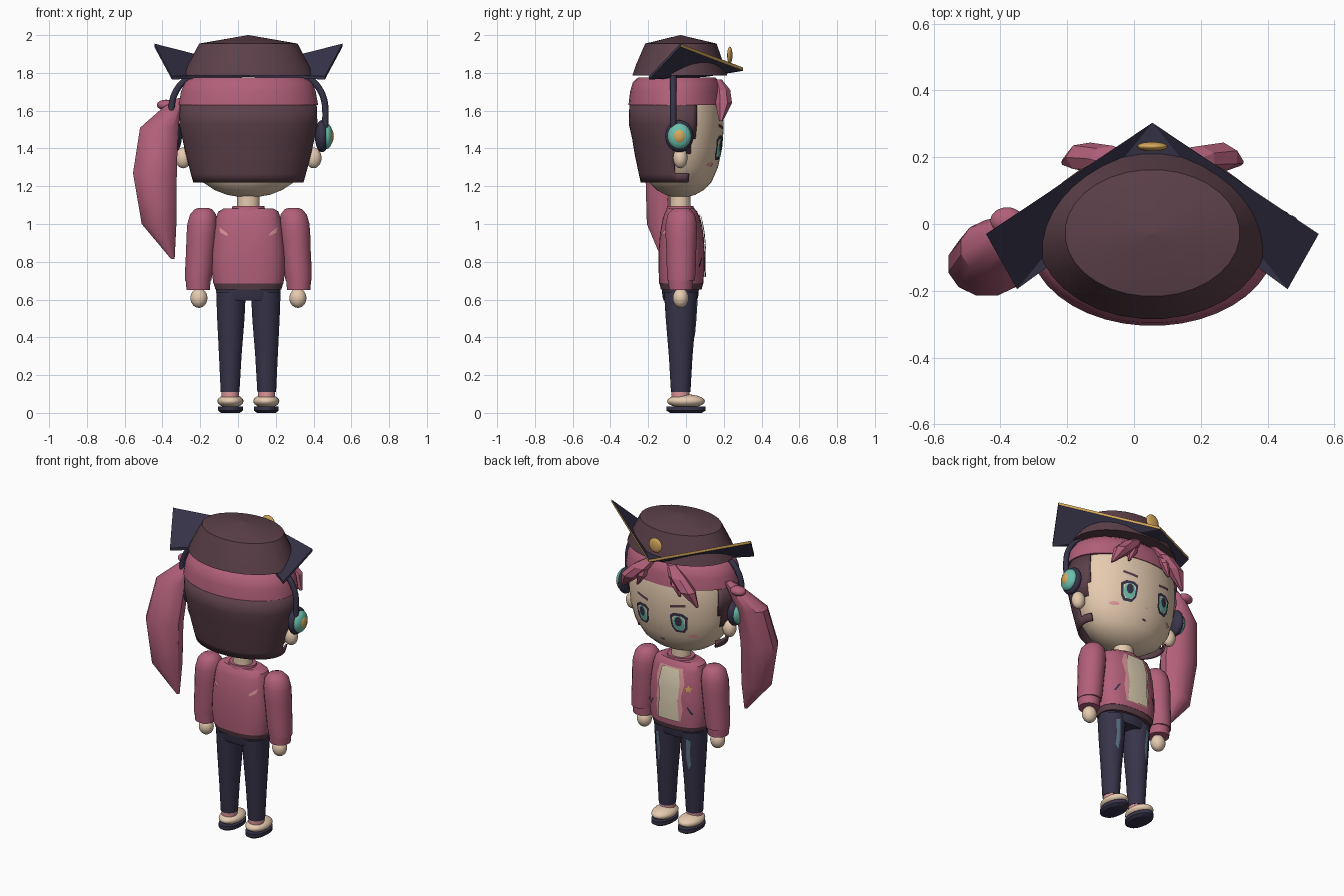
import bpy, bmesh, math
from mathutils import Vector
from mathutils.bvhtree import BVHTree

if "Cube" in bpy.data.objects:
    bpy.data.objects.remove(bpy.data.objects["Cube"])

CX, CY = 0.055, -0.03          # body axis


def material(name, hexcode):
    rgb = [int(hexcode[i:i + 2], 16) / 255 for i in (0, 2, 4)]
    lin = [c / 12.92 if c < 0.04 else ((c + 0.055) / 1.055) ** 2.4 for c in rgb]
    m = bpy.data.materials.new(name)
    m.use_nodes = True
    m.diffuse_color = (*lin, 1)
    m.node_tree.nodes["Principled BSDF"].inputs["Base Color"].default_value = (*lin, 1)
    return m


PINK = material("rose pink", "B2607A")
LIGHT = material("light pink", "DB9498")
MAROON = material("dark maroon", "5C404A")
NAVY = material("dark navy", "38344A")
SKIN = material("skin", "E6CBB0")
CREAM = material("cream", "DCCFB2")
GOLD = material("gold", "D6A95C")
TEAL = material("teal", "6CBFAC")
STEEL = material("steel blue", "5C7488")


def finish(name, bm, *mats, angle=35, normals=True):
    if normals:
        bmesh.ops.recalc_face_normals(bm, faces=bm.faces[:])
    me = bpy.data.meshes.new(name)
    bm.to_mesh(me)
    bm.free()
    for m in mats:
        me.materials.append(m)
    ob = bpy.data.objects.new(name, me)
    bpy.context.collection.objects.link(ob)
    bpy.ops.object.select_all(action="DESELECT")
    ob.select_set(True)
    bpy.context.view_layer.objects.active = ob
    if angle:
        bpy.ops.object.shade_smooth_by_angle(angle=math.radians(angle))
    return ob


def loft_mesh(rings, seg=32, power=2.0):
    """Stack of horizontal superellipse rings (x, y, z, rx, ry), capped."""
    bm = bmesh.new()
    loops = []
    for x, y, z, rx, ry in rings:
        loop = []
        for i in range(seg):
            a = 2 * math.pi * (i + 0.5) / seg
            c, s = math.cos(a), math.sin(a)
            loop.append(bm.verts.new((x + rx * math.copysign(abs(c) ** (2 / power), c),
                                      y + ry * math.copysign(abs(s) ** (2 / power), s), z)))
        loops.append(loop)
    for a, b in zip(loops, loops[1:]):
        for i in range(seg):
            j = (i + 1) % seg
            bm.faces.new((a[i], a[j], b[j], b[i]))
    bm.faces.new(loops[0])
    bm.faces.new(loops[-1])
    return bm


def loft(name, rings, mat, seg=32, power=2.0, angle=35):
    return finish(name, loft_mesh(rings, seg, power), mat, angle=angle)


def ball(name, loc, size, mat):
    bm = bmesh.new()
    bmesh.ops.create_uvsphere(bm, u_segments=24, v_segments=14, radius=1)
    for v in bm.verts:
        v.co = Vector(loc) + Vector(v.co[i] * size[i] for i in range(3))
    return finish(name, bm, mat)


def decal(name, target, pts, mat, offset=0.004, side=1):
    """Thin patch: an x-z outline laid onto the front (+y) or back of a part."""
    tree = BVHTree.FromObject(target, bpy.context.evaluated_depsgraph_get())
    bm = bmesh.new()
    ring = [bm.verts.new((x, 0, z)) for x, z in pts]
    n = len(ring)
    mid = bm.verts.new(sum((v.co for v in ring), Vector()) / n)
    for i in range(n):
        bm.faces.new((mid, ring[i], ring[(i + 1) % n]))
    bmesh.ops.subdivide_edges(bm, edges=bm.edges[:], cuts=3, use_grid_fill=True)
    for v in bm.verts:
        hit = tree.ray_cast(Vector((v.co.x, side, v.co.z)), Vector((0, -side, 0)))[0]
        v.co.y = (hit.y if hit else 0) + side * offset
    bmesh.ops.recalc_face_normals(bm, faces=bm.faces[:])
    if sum(f.normal.y for f in bm.faces) * side < 0:
        bmesh.ops.reverse_faces(bm, faces=bm.faces[:])
    return finish(name, bm, mat, angle=40, normals=False)


def oval(x, z, rx, rz, n=10):
    return [(x + rx * math.cos(2 * math.pi * i / n), z + rz * math.sin(2 * math.pi * i / n)) for i in range(n)]


def rows(spec, y=CY):
    return [(CX, y, z, rx, ry) for z, rx, ry in spec]


# Head, neck
head = loft("head", rows([(1.14, .03, .03), (1.155, .115, .08), (1.18, .18, .125), (1.22, .24, .165),
                          (1.3, .3, .2), (1.4, .328, .222), (1.5, .338, .23), (1.63, .338, .23), (1.74, .3, .2)]), SKIN, 40)
loft("neck", rows([(1.04, .06, .055), (1.17, .06, .055)]), SKIN)

# Hair: rose cap band and dark back shell with openings for face and ears
loft("hair_band", rows([(1.63, .37, .255), (1.7, .358, .247), (1.75, .338, .232), (1.775, .305, .205)], -.05), PINK, 40)
bm = loft_mesh(rows([(1.22, .292, .19), (1.265, .305, .2), (1.37, .332, .222), (1.45, .35, .235),
                     (1.53, .366, .253), (1.632, .362, .25)], -.05), 64)


def hair_limit(z):
    return .02 if z < 1.265 else -.06 if z < 1.37 else .03 if z < 1.45 else .055


bmesh.ops.delete(bm, geom=[f for f in bm.faces if len(f.verts) > 4
                 or f.calc_center_median().y > hair_limit(f.calc_center_median().z)], context="FACES")
back_hair = finish("back_hair", bm, MAROON)
thick = back_hair.modifiers.new("thickness", "SOLIDIFY")
thick.thickness, thick.offset = 0.012, -1

# Fringe locks, each with a light streak
for s, side in ((1, "left"), (-1, "right")):
    for part, path in (("fringe", [(.07, .17, 1.765, .03, .02), (.13, .195, 1.71, .06, .04),
                                   (.2, .2, 1.64, .06, .045), (.265, .185, 1.545, .008, .01)]),
                       ("small_fringe", [(.1, .17, 1.74, .03, .03), (.12, .195, 1.66, .03, .035), (.15, .2, 1.59, .006, .008)])):
        bm = loft_mesh([(CX + s * x, y, z, rx, ry) for x, y, z, rx, ry in path], 7)
        bm.faces.ensure_lookup_table()
        for f in bm.faces:
            c = f.calc_center_median()
            f.material_index = int(len(f.verts) == 4 and f.index % 7 == 1)
        finish(f"{side}_{part}", bm, PINK, LIGHT, angle=0)

# Side ponytail with streak and tie
bm = loft_mesh([(-.295, 0, 1.668, .02, .02), (-.345, -.02, 1.62, .05, .05), (-.418, -.07, 1.51, .104, .085),
                (-.44, -.12, 1.27, .12, .098), (-.418, -.125, 1.0, .095, .085), (-.345, -.12, .815, .01, .01)], 12)
bm.faces.ensure_lookup_table()
for f in bm.faces:
    f.material_index = int(len(f.verts) == 4 and f.index % 12 == 1)
finish("ponytail", bm, PINK, LIGHT, angle=32)
ball("ponytail_tie", (-.38, .01, 1.63), (.05, .04, .028), PINK)

# Cap: crown, folded brim with gold front edge, round badge
loft("cap_crown", [(CX, -.033, 1.787, .345, .252), (CX, -.032, 1.84, .322, .235), (CX, -.027, 1.955, .262, .19),
                   (CX, -.03, 2.0, .002, .002)], MAROON, 32, angle=20)
for s, side in ((1, "left"), (-1, "right")):
    bm = bmesh.new()
    corners = [(.498, -.03, 1.955), (.405, -.195, 1.782), (0, .1, 1.795), (0, .303, 1.828)]
    top = [bm.verts.new((CX + s * x, y, z)) for x, y, z in corners]
    low = [bm.verts.new((CX + s * x, y, z - .017)) for x, y, z in corners]
    for q in (top, low):
        bm.faces.new((q[0], q[1], q[3]))
        bm.faces.new((q[1], q[2], q[3]))
    for i in range(4):
        j = (i + 1) % 4
        bm.faces.new((top[i], top[j], low[j], low[i])).material_index = int(i == 3)
    finish(f"{side}_brim", bm, NAVY, GOLD, angle=0)
ball("cap_badge", (CX, .232, 1.893), (.046, .014, .046), GOLD)

# Torso: hips, waistband, jacket, collar
loft("hips", rows([(.595, .16, .088), (.615, .17, .095), (.67, .172, .1)]), NAVY)
loft("waistband", rows([(.652, .175, .108), (.69, .186, .117)], -.025), MAROON, power=2.4)
jacket = loft("jacket", rows([(.685, .186, .117), (.75, .195, .12), (.85, .194, .12), (.95, .184, .113),
                              (1.03, .172, .098), (1.065, .16, .085), (1.083, .13, .07)], -.025), PINK, 40, 2.5)
loft("collar", rows([(1.07, .09, .075), (1.095, .085, .07)]), PINK)
decal("lapels", jacket, [(CX + x, z) for x, z in ((-.08, 1.05), (.08, 1.05), (.1, .98), (.085, .9), (.095, .82),
      (.08, .72), (-.08, .72), (-.095, .8), (-.082, .88), (-.1, .96))], LIGHT, .005)
decal("shirt", jacket, [(CX + x, z) for x, z in ((-.06, 1.045), (.06, 1.045), (.075, .95), (.065, .85), (.075, .72),
      (-.075, .72), (-.065, .85), (-.075, .95))], CREAM, .012)
star = [(CX - .125 + r * math.sin(i * math.pi / 5), .935 + r * math.cos(i * math.pi / 5))
        for i in range(10) for r in ((.026, .011)[i % 2],)]
decal("star_pin", jacket, star, GOLD, .008)

for s, side in ((1, "left"), (-1, "right")):
    def at(pts):
        return [(CX + s * x, z) for x, z in pts]
    # Face features
    eye = [(.075, 1.45), (.1, 1.468), (.15, 1.468), (.182, 1.445), (.175, 1.37), (.155, 1.338), (.105, 1.338), (.082, 1.37)]
    decal(f"{side}_eye_outline", head, at(eye), NAVY, .004)
    decal(f"{side}_eye_white", head, at([(.128 + (x - .128) * .74, 1.4 + (z - 1.4) * .74) for x, z in eye]), CREAM, .006)
    decal(f"{side}_iris", head, oval(CX + s * .128, 1.402, .036, .05), TEAL, .008)
    decal(f"{side}_pupil", head, oval(CX + s * .128, 1.415, .022, .032), NAVY, .0095)
    decal(f"{side}_eyebrow", head, at([(.08, 1.515), (.17, 1.53), (.172, 1.515), (.08, 1.498)]), MAROON)
    decal(f"{side}_blush", head, oval(CX + s * .2, 1.315, .028, .012), LIGHT)
    # Ears and headphones
    ball(f"{side}_ear", (CX + s * .345, CY, 1.35), (.042, .038, .055), SKIN)
    ball(f"{side}_ear_cushion", (CX + s * .39, -.035, 1.465), (.038, .075, .085), NAVY)
    ball(f"{side}_ear_cup", (CX + s * .412, -.035, 1.465), (.036, .062, .068), TEAL)
    ball(f"{side}_ear_cup_centre", (CX + s * .43, -.035, 1.465), (.022, .037, .042), GOLD)
    # Arms
    loft(f"{side}_sleeve", [(CX + s * x, -.025, z, r, r * 1.04) for x, z, r in (
        (.238, 1.086, .025), (.238, 1.077, .048), (.24, 1.05, .07), (.244, 1.0, .08), (.249, .93, .08),
        (.253, .87, .077), (.262, .75, .074), (.266, .7, .07))], PINK, 24)
    loft(f"{side}_cuff", [(CX + s * .266, -.028, z, r, r) for z, r in ((.65, .062), (.705, .067))], PINK, 24)
    ball(f"{side}_hand", (CX + s * .262, -.028, .608), (.045, .042, .052), SKIN)
    # Legs with worn streaks
    leg = loft(f"{side}_leg", [(CX + s * x, -.028, z, rx, ry) for x, z, rx, ry in (
        (.097, .11, .05, .052), (.096, .3, .06, .063), (.093, .5, .073, .08), (.092, .64, .079, .089))], NAVY, 24)
    decal(f"{side}_leg_streak", leg, at([(.1, .6), (.125, .59), (.118, .5), (.122, .43), (.105, .4), (.092, .48)]), STEEL)
    # Feet
    loft(f"{side}_sock", [(CX + s * .096, -.028, z, .046, .048) for z in (.08, .122)], LIGHT, 24)
    ball(f"{side}_shoe", (CX + s * .095, 0, .062), (.069, .1, .036), SKIN)
    loft(f"{side}_sole", [(CX + s * .095, 0, z, rx, ry) for z, rx, ry in (
        (0, .05, .085), (.012, .066, .104), (.034, .066, .104))], NAVY, 24)
    # Jacket details
    decal(f"{side}_pocket", jacket, at([(.115, .82), (.125, .82), (.155, .775), (.143, .772)]), NAVY)
    decal(f"{side}_back_slash", jacket, at([(.155, .985), (.15, .955), (.11, .935), (.112, .95)]), LIGHT, .005, -1)
    # Headband
    curve = bpy.data.curves.new(f"{side}_headband", "CURVE")
    curve.dimensions, curve.bevel_depth, curve.bevel_resolution, curve.use_fill_caps = "3D", .017, 2, True
    sp = curve.splines.new("NURBS")
    path = [(.405, 1.5), (.412, 1.6), (.395, 1.69), (.34, 1.765), (.27, 1.8)]
    sp.points.add(len(path) - 1)
    sp.use_endpoint_u, sp.order_u = True, 3
    for p, (x, z) in zip(sp.points, path):
        p.co = (CX + s * x, -.067, z, 1)
    band = bpy.data.objects.new(f"{side}_headband", curve)
    curve.materials.append(NAVY)
    bpy.context.collection.objects.link(band)

decal("mouth", head, oval(CX, 1.262, .016, .007), MAROON)
decal("nose", head, oval(CX, 1.33, .008, .005), LIGHT)
